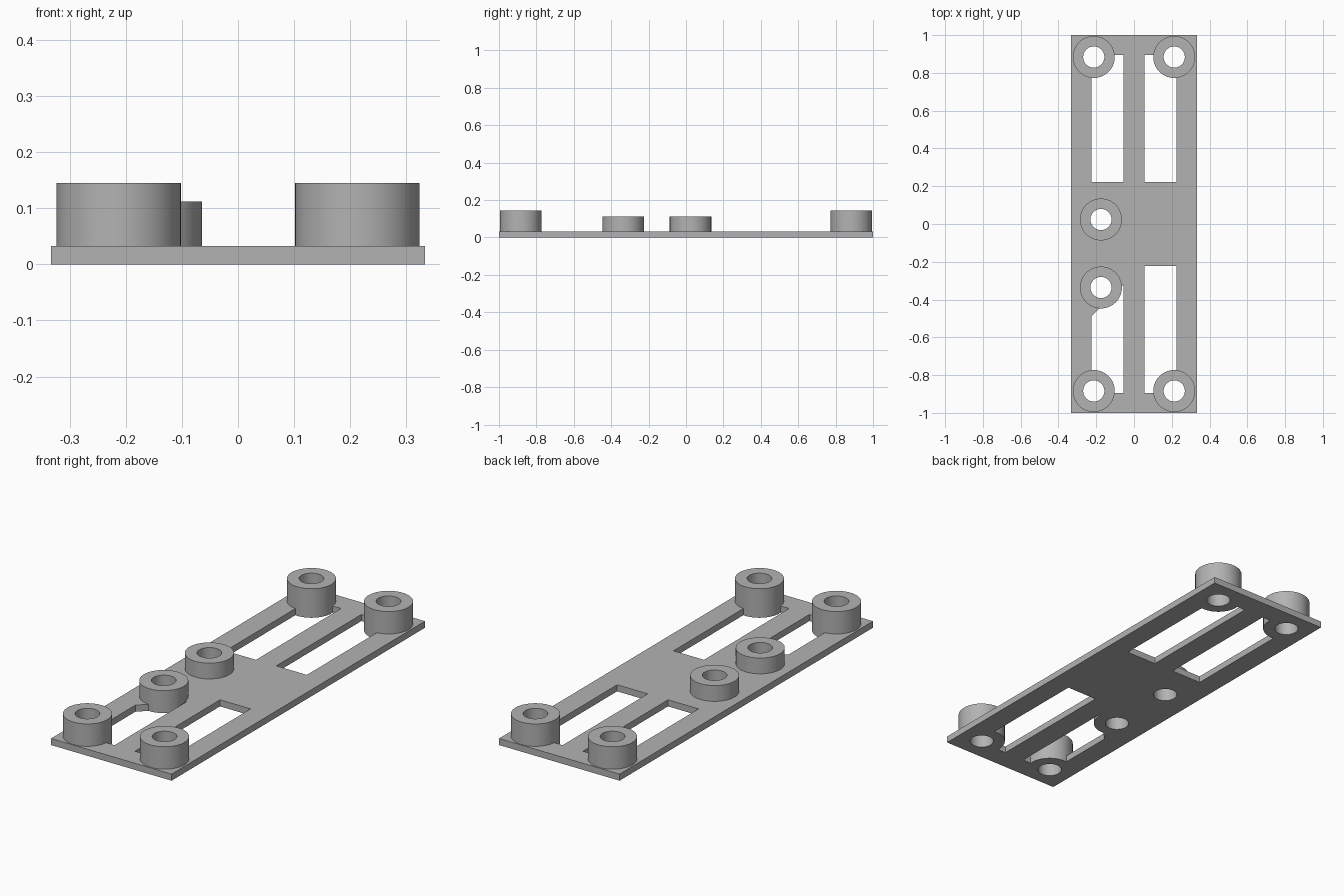
import bpy
import bmesh

cube = bpy.data.objects.get("Cube")
if cube:
    bpy.data.objects.remove(cube, do_unlink=True)

HALF_X, THICK = 0.333, 0.033
BOSS_R, HOLE_R, SIDES = 0.111, 0.056, 64
TALL, SHORT = 0.145, 0.112

grey = bpy.data.materials.new("plain grey")
grey.use_nodes = True
colour = (0.45, 0.45, 0.45, 1)
grey.diffuse_color = colour
grey.node_tree.nodes["Principled BSDF"].inputs["Base Color"].default_value = colour


def prism(name, outline, z0, z1):
    """Extrude a flat outline between two heights."""
    bm = bmesh.new()
    face = bm.faces.new([bm.verts.new((x, y, z0)) for x, y in outline])
    new = bmesh.ops.extrude_face_region(bm, geom=[face])["geom"]
    top = [v for v in new if isinstance(v, bmesh.types.BMVert)]
    bmesh.ops.translate(bm, verts=top, vec=(0, 0, z1 - z0))
    bmesh.ops.recalc_face_normals(bm, faces=bm.faces)
    return add_object(name, bm)


def cylinder(name, x, y, radius, z0, z1):
    bpy.ops.mesh.primitive_cylinder_add(
        vertices=SIDES, radius=radius, depth=z1 - z0, location=(x, y, (z0 + z1) / 2))
    obj = bpy.context.object
    obj.name = name
    obj.data.materials.append(grey)
    return obj


def add_object(name, bm):
    mesh = bpy.data.meshes.new(name)
    bm.to_mesh(mesh)
    bm.free()
    obj = bpy.data.objects.new(name, mesh)
    bpy.context.collection.objects.link(obj)
    mesh.materials.append(grey)
    return obj


def combine(target, tool, operation):
    """Apply one boolean and discard its tool."""
    tool.hide_render = True
    mod = target.modifiers.new(operation, "BOOLEAN")
    mod.object, mod.operation, mod.solver = tool, operation, "EXACT"
    bpy.context.view_layer.objects.active = target
    bpy.ops.object.modifier_apply(modifier=mod.name)
    bpy.data.objects.remove(tool, do_unlink=True)


def rectangle(x0, x1, y0, y1):
    return [(x0, y0), (x1, y0), (x1, y1), (x0, y1)]


# Base plate
plate = prism("mounting_plate", rectangle(-HALF_X, HALF_X, -1, 1), 0, THICK)

# Slots: three rectangles and one with a slanted end
IN, OUT, NEAR, FAR = 0.056, 0.225, 0.222, 0.894
slots = [
    rectangle(IN, OUT, NEAR, FAR),
    rectangle(-OUT, -IN, NEAR, FAR),
    rectangle(IN, OUT, -FAR, -NEAR),
    [(-OUT, -FAR), (-IN, -FAR), (-IN, -0.323), (-OUT, -0.489)],
]
for outline in slots:
    combine(plate, prism("slot_cutter", outline, -0.1, 0.1), "DIFFERENCE")

# Bosses: tall at the corners, short along the right side
bosses = [(x, y, TALL) for x in (-0.213, 0.213) for y in (-0.884, 0.884)]
bosses += [(-0.175, y, SHORT) for y in (0.024, -0.336)]
for x, y, top in bosses:
    combine(plate, cylinder("boss", x, y, BOSS_R, 0, top), "UNION")

# Screw holes through bosses and plate
for x, y, top in bosses:
    combine(plate, cylinder("hole_cutter", x, y, HOLE_R, -0.1, 0.3), "DIFFERENCE")

# Smooth round walls, sharp rims
bpy.ops.object.select_all(action="DESELECT")
plate.select_set(True)
bpy.context.view_layer.objects.active = plate
bpy.ops.object.shade_smooth_by_angle()
